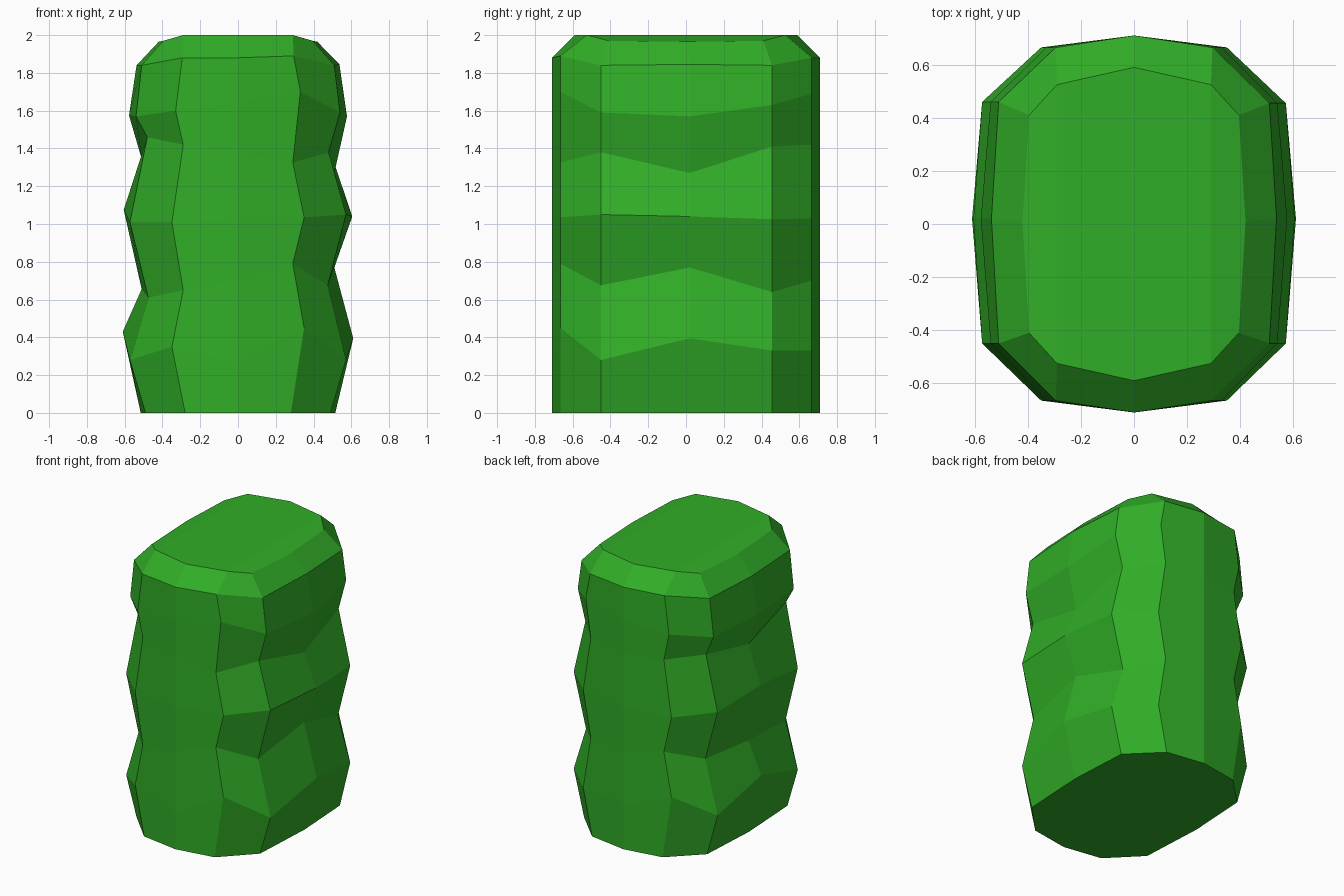
import bpy, bmesh

# Twelve columns run counter-clockwise from the front centre.
# Kind: 0 front/back centre, 1 front/back edge, 2 corner, 3 side centre
KIND = [0, 1, 2, 3, 2, 1, 0, 1, 2, 3, 2, 1]
SIGN_X = [0, 1, 1, 1, 1, 1, 0, -1, -1, -1, -1, -1]
Y = [-0.71, -0.665, -0.45, 0.02, 0.455, 0.665, 0.71, 0.665, 0.46, 0.02, -0.45, -0.665]

# Each ring: x of (edge, corner, side), then the wavy heights per column
RINGS = [
    ((0.28, 0.49, 0.515), [0] * 12),
    ((0.35, 0.572, 0.61), [0.27, 0.45, 0.28, 0.395, 0.33, 0.33, 0.33, 0.45, 0.30, 0.43, 0.28, 0.35]),
    ((0.29, 0.475, 0.51), [0.70, 0.79, 0.675, 0.77, 0.64, 0.70, 0.70, 0.76, 0.68, 0.655, 0.61, 0.65]),
    ((0.35, 0.572, 0.605), [1.03, 1.035, 1.05, 1.04, 1.025, 1.03, 1.03, 1.02, 1.04, 1.075, 1.01, 1.01]),
    ((0.29, 0.48, 0.51), [1.38, 1.325, 1.38, 1.27, 1.41, 1.42, 1.40, 1.42, 1.43, 1.345, 1.46, 1.42]),
    ((0.33, 0.54, 0.577), [1.64, 1.70, 1.59, 1.57, 1.63, 1.69, 1.65, 1.61, 1.57, 1.575, 1.57, 1.60]),
    ((0.295, 0.51, 0.537), [1.88, 1.89, 1.84, 1.845, 1.84, 1.88, 1.88, 1.88, 1.84, 1.84, 1.84, 1.88]),
]

bm = bmesh.new()
loops = []
for xs, heights in RINGS:
    widths = (0,) + xs
    loops.append([bm.verts.new((SIGN_X[i] * widths[KIND[i]], Y[i], heights[i])) for i in range(12)])

# Bevelled crown rim: x, |y|, z by column kind
CROWN = [(0, 0.59, 2.0), (0.29, 0.525, 2.0), (0.395, 0.41, 1.97), (0.42, 0.01, 1.965)]
top = []
for i in range(12):
    x, y, z = CROWN[KIND[i]]
    top.append(bm.verts.new((SIGN_X[i] * x, y if Y[i] > 0 else -y, z)))
loops.append(top)

# Side walls
for low, high in zip(loops, loops[1:]):
    for i in range(12):
        j = (i + 1) % 12
        bm.faces.new((low[i], low[j], high[j], high[i]))

# Top: flat centre strip with a sloped panel on each side; flat base
bm.faces.new([top[i] for i in (11, 0, 1, 5, 6, 7)])
bm.faces.new(top[1:6])
bm.faces.new(top[7:12])
bm.faces.new(loops[0][::-1])
bmesh.ops.recalc_face_normals(bm, faces=bm.faces)

mesh = bpy.data.meshes.new("hedge")
bm.to_mesh(mesh)
bm.free()
hedge = bpy.data.objects.new("hedge", mesh)
bpy.context.collection.objects.link(hedge)

# Leaf green
green = bpy.data.materials.new("leaf_green")
green.diffuse_color = (0.03, 0.42, 0.02, 1)
mesh.materials.append(green)
